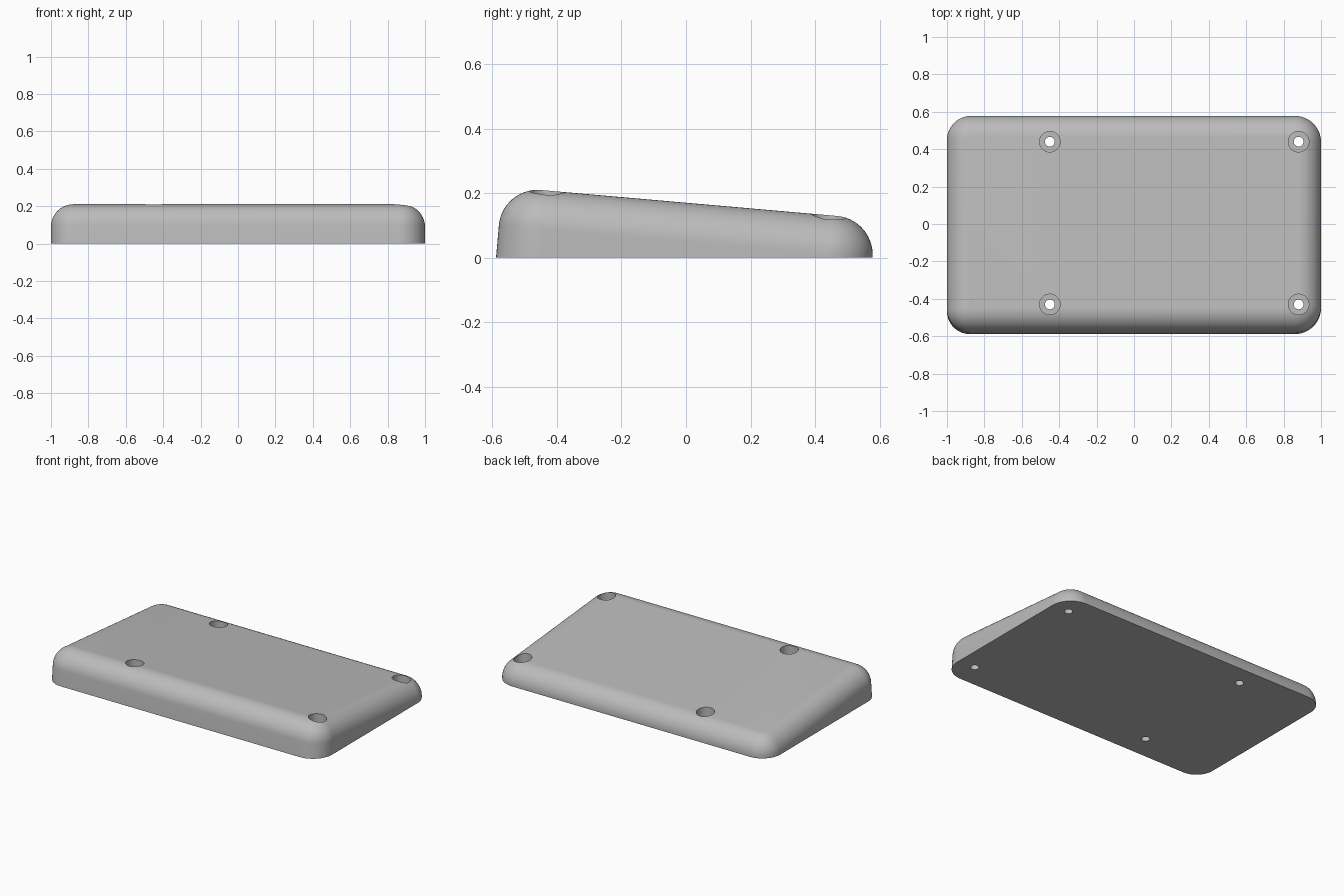
import bpy, bmesh
from math import radians, cos, sin, pi
from mathutils import Matrix, Vector

cube = bpy.data.objects.get("Cube")
if cube:
    bpy.data.objects.remove(cube, do_unlink=True)

grey = bpy.data.materials.new("light grey")
grey.use_nodes = True
grey.diffuse_color = (0.5, 0.5, 0.5, 1)
grey.node_tree.nodes["Principled BSDF"].inputs["Base Color"].default_value = (0.5, 0.5, 0.5, 1)

HALF_X, HALF_Y = 1.0, 0.581
EDGE = 0.12                 # rounding of the top edge
CORNER_STEPS, EDGE_STEPS = 14, 14
# corner signs and plan radii, counter-clockwise from back +x
CORNERS = [(1, 1, 0.14), (-1, 1, 0.13), (-1, -1, 0.122), (1, -1, 0.14)]


def outline(inset, z):
    """Rounded rectangle, inset evenly from the outer wall."""
    points = []
    for i, (sx, sy, r) in enumerate(CORNERS):
        for k in range(CORNER_STEPS + 1):
            a = (i + k / CORNER_STEPS) * pi / 2
            points.append(Vector((sx * (HALF_X - r) + (r - inset) * cos(a),
                                  sy * (HALF_Y - r) + (r - inset) * sin(a), z)))
    return points


def make_object(name, bm):
    mesh = bpy.data.meshes.new(name)
    bm.to_mesh(mesh)
    bm.free()
    mesh.materials.append(grey)
    obj = bpy.data.objects.new(name, mesh)
    bpy.context.collection.objects.link(obj)
    return obj


def cylinder(name, radius, x, y, bottom, top):
    bm = bmesh.new()
    bmesh.ops.create_cone(bm, cap_ends=True, segments=48, radius1=radius, radius2=radius,
                          depth=top - bottom,
                          matrix=Matrix.Translation((x, y, (top + bottom) / 2)))
    obj = make_object(name, bm)
    obj.hide_render = True
    return obj


# Tilted slab: straight wall, rounded top edge, flat top
bm = bmesh.new()
sections = [(0, -0.25)]
for k in range(EDGE_STEPS + 1):
    a = k / EDGE_STEPS * pi / 2
    sections.append((EDGE * (1 - cos(a)), EDGE * sin(a)))
rings = [[bm.verts.new(p) for p in outline(*s)] for s in sections]
for low, high in zip(rings, rings[1:]):
    for i in range(len(low)):
        j = (i + 1) % len(low)
        bm.faces.new((low[i], low[j], high[j], high[i]))
bm.faces.new(rings[-1])
bm.faces.new(rings[0][::-1])

# Tilt it, then slice it level with the ground
tilt = Matrix.Translation((0, -0.001, 0.05)) @ Matrix.Rotation(radians(-5), 4, "X")
bmesh.ops.transform(bm, matrix=tilt, verts=bm.verts)
cut = bmesh.ops.bisect_plane(bm, geom=bm.verts[:] + bm.edges[:] + bm.faces[:],
                             plane_co=(0, 0, 0), plane_no=(0, 0, 1), clear_inner=True)
rim = [e for e in cut["geom_cut"] if isinstance(e, bmesh.types.BMEdge)]
bmesh.ops.contextual_create(bm, geom=rim)
bmesh.ops.recalc_face_normals(bm, faces=bm.faces)
slab = make_object("sloped_base", bm)

# Four counterbored screw holes, vertical through the slab
bpy.context.view_layer.objects.active = slab
slab.select_set(True)
for x in (-0.45, 0.88):
    for y in (-0.43, 0.44):
        for cutter in (cylinder("bore_cutter", 0.055, x, y, 0.04, 0.4),
                       cylinder("shaft_cutter", 0.026, x, y, -0.1, 0.4)):
            mod = slab.modifiers.new("hole", "BOOLEAN")
            mod.operation = "DIFFERENCE"
            mod.solver = "EXACT"
            mod.object = cutter
            bpy.ops.object.modifier_apply(modifier=mod.name)
            bpy.data.objects.remove(cutter, do_unlink=True)

bpy.ops.object.shade_smooth_by_angle(angle=radians(30))
